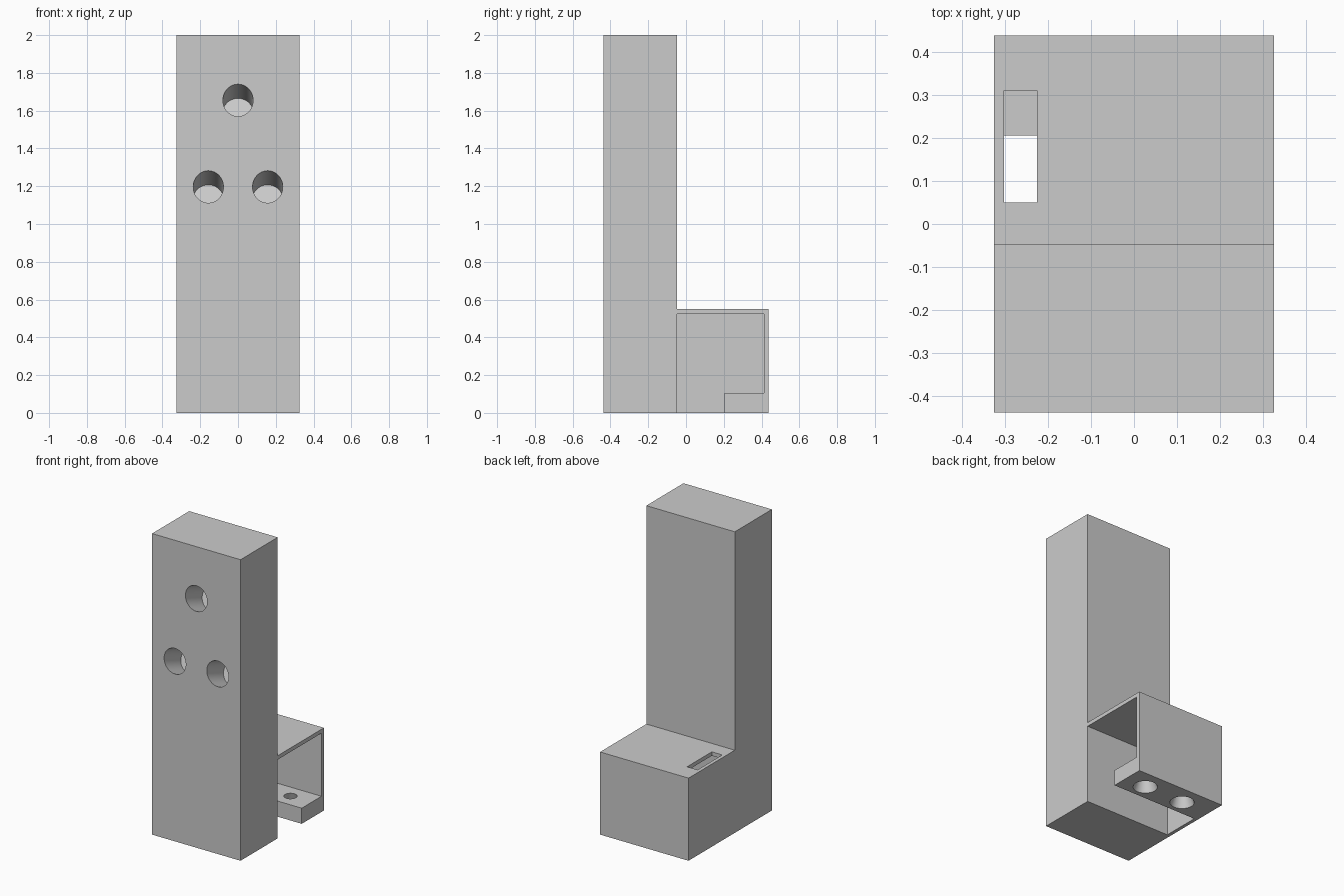
import bpy
import bmesh
import math
from mathutils import Matrix, Vector

cube = bpy.data.objects.get("Cube")
if cube:
    bpy.data.objects.remove(cube, do_unlink=True)

grey = bpy.data.materials.new("light grey")
grey.use_nodes = True
colour = (0.6, 0.6, 0.6, 1)
grey.diffuse_color = colour
grey.node_tree.nodes["Principled BSDF"].inputs["Base Color"].default_value = colour


def finish(bm, name):
    bmesh.ops.recalc_face_normals(bm, faces=bm.faces)
    mesh = bpy.data.meshes.new(name)
    bm.to_mesh(mesh)
    bm.free()
    mesh.materials.append(grey)
    obj = bpy.data.objects.new(name, mesh)
    bpy.context.collection.objects.link(obj)
    return obj


def extrude_profile(name, points, x0, x1):
    """Extrude a closed (y, z) outline along x."""
    bm = bmesh.new()
    face = bm.faces.new([bm.verts.new((x0, y, z)) for y, z in points])
    out = bmesh.ops.extrude_face_region(bm, geom=[face])
    verts = [g for g in out["geom"] if isinstance(g, bmesh.types.BMVert)]
    bmesh.ops.translate(bm, verts=verts, vec=(x1 - x0, 0, 0))
    return finish(bm, name)


def cone(name, matrix, r1, r2, depth):
    bm = bmesh.new()
    bmesh.ops.create_cone(bm, cap_ends=True, segments=64, radius1=r1,
                          radius2=r2, depth=depth, matrix=matrix)
    return finish(bm, name)


def cut(target, cutter):
    cutter.hide_render = True
    mod = target.modifiers.new("cut", 'BOOLEAN')
    mod.operation = 'DIFFERENCE'
    mod.solver = 'EXACT'
    mod.object = cutter
    bpy.context.view_layer.objects.active = target
    bpy.ops.object.modifier_apply(modifier=mod.name)
    bpy.data.objects.remove(cutter, do_unlink=True)


W, D = 0.325, 0.4375          # half width and half depth
STEP, SHELF = -0.048, 0.549   # back of the column, top of the rear box
INNER = -0.302                # inside of the closed side wall

# Column with the rear box as one stepped block
body = extrude_profile("column_and_rear_box", [
    (-D, 0), (D, 0), (D, SHELF), (STEP, SHELF), (STEP, 2), (-D, 2)], -W, W)

# Hollow of the rear box, open below and at one side, leaving a floor ledge
cut(body, extrude_profile("hollow", [
    (STEP, -0.1), (0.205, -0.1), (0.205, 0.104), (0.412, 0.104),
    (0.412, 0.523), (STEP, 0.523)], INNER, W + 0.1))

# Slot through the box top
cut(body, extrude_profile("slot", [
    (0.05, 0.45), (0.31, 0.45), (0.31, 0.65), (0.05, 0.65)],
    INNER + 0.0005, -0.225))

# Countersunk holes through the floor ledge
for x in (0.17, -0.12):
    cut(body, cone("ledge_hole", Matrix.Translation((x, 0.308, 0.052)),
                   0.0735, 0.0395, 0.106))

# Blind front holes, sloping down into the column
tilt = math.radians(20)
axis = Vector((0, math.cos(tilt), -math.sin(tilt)))
turn = axis.to_track_quat('Z', 'Y').to_matrix().to_4x4()
inside, outside = 0.19, 0.1
for x, z in ((0, 1.655), (-0.157, 1.197), (0.157, 1.197)):
    middle = Vector((x, -D, z)) + axis * (inside - outside) / 2
    cut(body, cone("front_hole", Matrix.Translation(middle) @ turn,
                   0.08, 0.08, inside + outside))

# Smooth bores, sharp edges
bpy.ops.object.select_all(action='DESELECT')
body.select_set(True)
bpy.context.view_layer.objects.active = body
bpy.ops.object.shade_smooth_by_angle(angle=math.radians(30))
